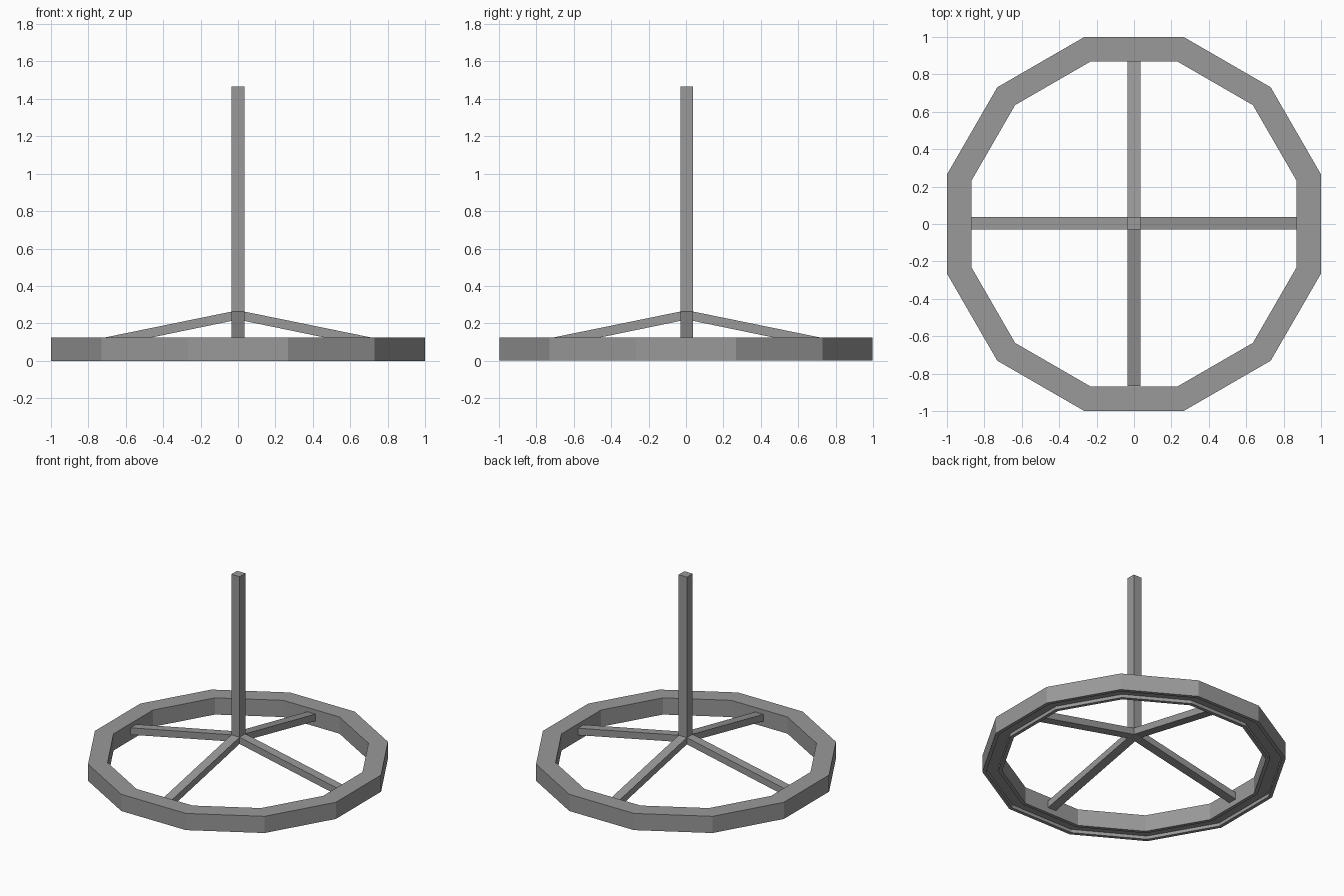
import bpy, bmesh, math
from mathutils import Matrix

cube = bpy.data.objects.get("Cube")
if cube:
    bpy.data.objects.remove(cube, do_unlink=True)

grey = bpy.data.materials.new("plain grey")
grey.use_nodes = True
colour = (0.32, 0.32, 0.32, 1)
grey.diffuse_color = colour
grey.node_tree.nodes["Principled BSDF"].inputs["Base Color"].default_value = colour

SIDES = 12
HALF = 0.034      # half width of post and spokes
MID_Y = 0.004     # the post sits a hair off centre


def finish(name, bm):
    bmesh.ops.recalc_face_normals(bm, faces=bm.faces)
    mesh = bpy.data.meshes.new(name)
    bm.to_mesh(mesh)
    bm.free()
    mesh.materials.append(grey)
    obj = bpy.data.objects.new(name, mesh)
    bpy.context.collection.objects.link(obj)
    return obj


def ring(name, profile):
    """Sweep a closed (apothem, z) profile round a regular polygon."""
    bm = bmesh.new()
    loops = []
    for i in range(SIDES):
        a = (i + 0.5) * math.tau / SIDES
        loops.append([bm.verts.new((r * math.cos(a), r * math.sin(a), z))
                      for r, z in [(p / math.cos(math.pi / SIDES), h) for p, h in profile]])
    n = len(profile)
    for i in range(SIDES):
        here, there = loops[i], loops[(i + 1) % SIDES]
        for j in range(n):
            k = (j + 1) % n
            bm.faces.new((here[j], there[j], there[k], here[k]))
    return finish(name, bm)


# Twelve-sided rim with a shallow groove underneath
lip, depth = 0.025, 0.025
inner, outer, top = 0.868, 0.998, 0.125
ring("rim", [(outer, 0), (outer, top), (inner, top), (inner, 0),
             (inner + lip, 0), (inner + lip, depth),
             (outer - lip, depth), (outer - lip, 0)])

# Upright post
bm = bmesh.new()
bmesh.ops.create_cube(bm, size=1)
low, high = 0.213, 1.465
bmesh.ops.transform(bm, verts=bm.verts, matrix=Matrix.Translation((0, MID_Y, (low + high) / 2))
                    @ Matrix.Diagonal((2 * HALF, 2 * HALF, high - low, 1)))
finish("post", bm)

# Four spokes sloping from the post down to the rim
for i, side in enumerate(("left", "back", "right", "front")):
    bm = bmesh.new()
    profile = [(HALF, 0.263), (inner + 0.003, 0.092), (inner + 0.003, 0.04), (HALF, 0.213)]
    face = bm.faces.new([bm.verts.new((x, -HALF, z)) for x, z in profile])
    grown = bmesh.ops.extrude_face_region(bm, geom=[face])["geom"]
    bmesh.ops.translate(bm, vec=(0, 2 * HALF, 0),
                        verts=[g for g in grown if isinstance(g, bmesh.types.BMVert)])
    bm.transform(Matrix.Translation((0, MID_Y, 0)) @ Matrix.Rotation(i * math.pi / 2, 4, "Z"))
    finish(side + "_spoke", bm)
